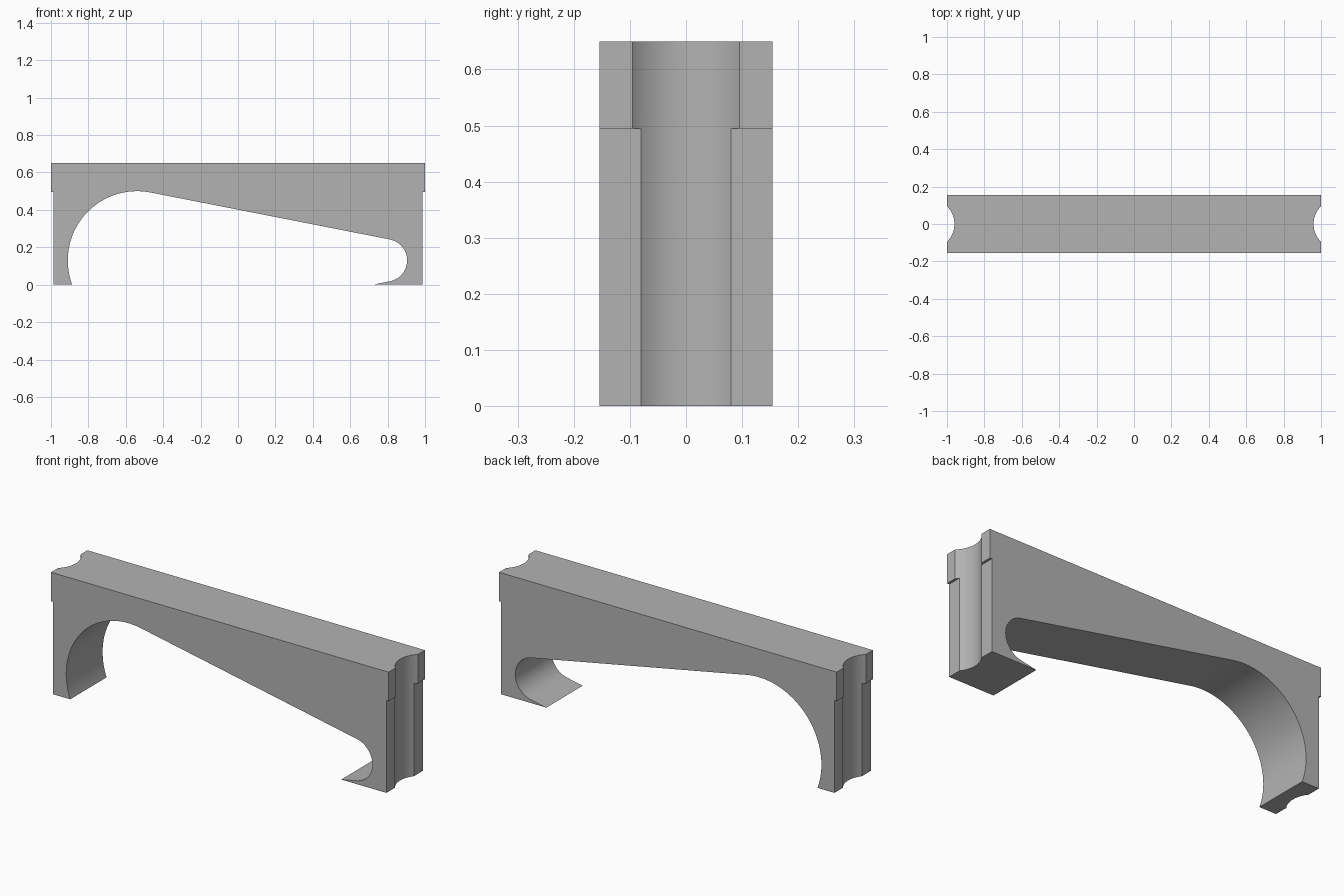
import bpy, bmesh
from math import asin, acos, sin, cos, tan, pi, radians

cube = bpy.data.objects.get("Cube")
if cube:
    bpy.data.objects.remove(cube, do_unlink=True)

HEIGHT, STEP, HALF_DEPTH = 0.65, 0.495, 0.154
END, INNER_END = 1.0, 0.987          # upper lip and recessed lower end
AXIS_Z = 0.13                        # shared height of both arc centres
BIG_X, BIG_R = -0.54, 0.37
SMALL_X, SMALL_R = 0.79, 0.114
GROOVE_X, GROOVE_R = 1.093, 0.133

grey = bpy.data.materials.new("plain grey")
grey.use_nodes = True
colour = (0.45, 0.45, 0.45, 1)
grey.diffuse_color = colour
grey.node_tree.nodes["Principled BSDF"].inputs["Base Color"].default_value = colour


def arc(cx, r, start, end, steps):
    """Points along an arc in the side profile."""
    angles = [start + (end - start) * i / steps for i in range(steps + 1)]
    return [(cx + r * cos(a), AXIS_Z + r * sin(a)) for a in angles]


# Side profile: stepped ends and a tapering opening between two tangent arcs
tangent = acos((BIG_R - SMALL_R) / (SMALL_X - BIG_X))
tangent = pi / 2 - asin((BIG_R - SMALL_R) / (SMALL_X - BIG_X))
profile = [(-END, HEIGHT), (-END, STEP), (-INNER_END, STEP), (-INNER_END, 0)]
profile += arc(BIG_X, BIG_R, pi + asin(AXIS_Z / BIG_R), tangent, 40)
profile += arc(SMALL_X, SMALL_R, tangent, -tangent, 32)
px, pz = profile[-1]
profile += [(px - pz * tan(tangent), 0)]          # pointed toe
profile += [(INNER_END, 0), (INNER_END, STEP), (END, STEP), (END, HEIGHT)]

# Extrude the profile through the depth
bm = bmesh.new()
front = bm.faces.new([bm.verts.new((x, -HALF_DEPTH, z)) for x, z in profile])
sweep = bmesh.ops.extrude_face_region(bm, geom=[front])
for v in sweep["geom"]:
    if isinstance(v, bmesh.types.BMVert):
        v.co.y = HALF_DEPTH
bmesh.ops.recalc_face_normals(bm, faces=bm.faces)
mesh = bpy.data.meshes.new("arched_beam")
bm.to_mesh(mesh)
bm.free()
beam = bpy.data.objects.new("arched_beam", mesh)
bpy.context.collection.objects.link(beam)
mesh.materials.append(grey)

# Round vertical groove cut in each end
for side in (-1, 1):
    bpy.ops.mesh.primitive_cylinder_add(
        vertices=96, radius=GROOVE_R, depth=1, location=(side * GROOVE_X, 0, HEIGHT / 2))
    cutter = bpy.context.object
    cutter.name = "groove_cutter"
    cutter.hide_render = True
    cutter.data.materials.append(grey)
    bpy.context.view_layer.objects.active = beam
    cut = beam.modifiers.new("end groove", 'BOOLEAN')
    cut.operation, cut.solver, cut.object = 'DIFFERENCE', 'EXACT', cutter
    bpy.ops.object.modifier_apply(modifier=cut.name)
    bpy.data.objects.remove(cutter, do_unlink=True)

# Smooth arcs, crisp edges
bpy.ops.object.select_all(action='DESELECT')
beam.select_set(True)
bpy.context.view_layer.objects.active = beam
bpy.ops.object.shade_smooth_by_angle(angle=radians(20))
